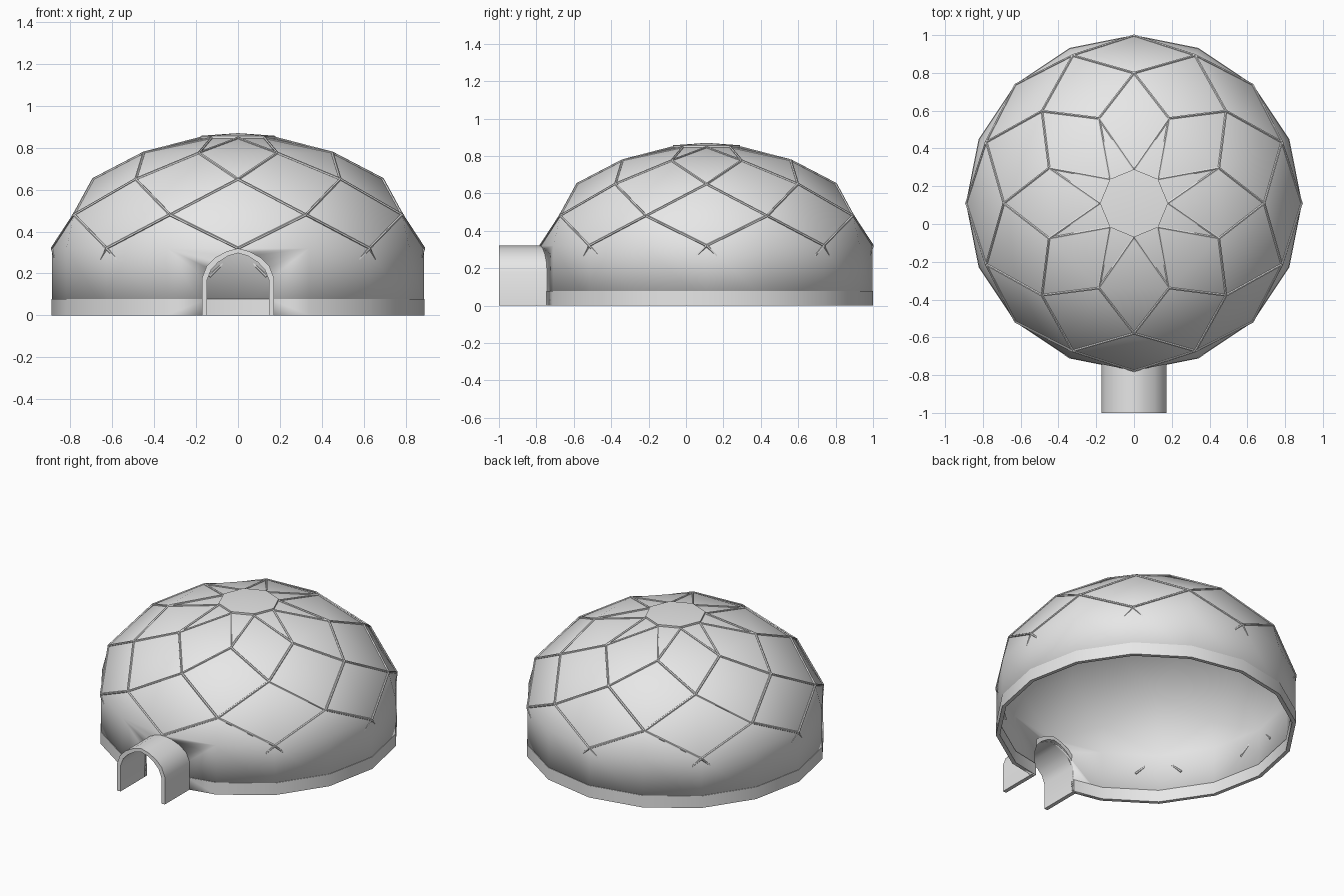
import bpy, bmesh, math
from mathutils import Vector

if "Cube" in bpy.data.objects:
    bpy.data.objects.remove(bpy.data.objects["Cube"])

CY = 0.11          # dome centre in y
STEP = math.pi / 8

shell_mat = bpy.data.materials.new("light_grey")
shell_mat.diffuse_color = (0.8, 0.8, 0.8, 1)
shell_mat.use_nodes = True
shell_mat.node_tree.nodes["Principled BSDF"].inputs["Base Color"].default_value = shell_mat.diffuse_color


def make(name, bm, angle=40):
    bmesh.ops.recalc_face_normals(bm, faces=bm.faces)
    me = bpy.data.meshes.new(name)
    bm.to_mesh(me)
    bm.free()
    ob = bpy.data.objects.new(name, me)
    bpy.context.collection.objects.link(ob)
    me.materials.append(shell_mat)
    select(ob)
    bpy.ops.object.shade_smooth_by_angle(angle=math.radians(angle))
    return ob


def select(ob):
    bpy.ops.object.select_all(action='DESELECT')
    ob.select_set(True)
    bpy.context.view_layer.objects.active = ob


def polar(r, k, z):
    """Point at k sixteenths of a turn, k = 0 facing the front."""
    a = k * STEP - math.pi / 2
    return Vector((r * math.cos(a), CY + r * math.sin(a), z))


def ring(r, z, odd):
    return [polar(r, 2 * i + odd, z) for i in range(8)]


# Lattice rings, alternating by half a step
rings = [ring(0.18, 0.845, 0), ring(0.487, 0.775, 1), ring(0.69, 0.65, 0),
         ring(0.847, 0.48, 1), ring(0.887, 0.32, 0)]

# Dome skin and upright wall
bm = bmesh.new()
A, B, C, D, E = [[bm.verts.new(p) for p in rg] for rg in rings]
W = [bm.verts.new(p) for p in ring(0.887, 0.32, 1)]
top = [v for pair in zip(E, W) for v in pair]
base = [bm.verts.new(polar(0.887, k, 0.01)) for k in range(16)]
bm.faces.new(A)
for i in range(8):
    j = (i + 1) % 8
    for f in ((A[i], A[j], B[i]), (A[j], B[j], B[i]), (B[i], B[j], C[j]),
              (B[i], C[j], D[i], C[i]), (C[j], D[j], E[j], D[i]),
              (D[i], W[i], E[i]), (D[i], E[j], W[i])):
        bm.faces.new(f)
for k in range(16):
    n = (k + 1) % 16
    bm.faces.new((top[k], top[n], base[n], base[k]))
skin = make("dome_skin", bm)
mod = skin.modifiers.new("thickness", 'SOLIDIFY')
mod.thickness = 0.015
mod.offset = -1
select(skin)
bpy.ops.object.modifier_apply(modifier="thickness")

# Base band
bm = bmesh.new()
loops = [[bm.verts.new(polar(r, k, z)) for k in range(16)]
         for r, z in ((0.89, 0.0), (0.89, 0.078), (0.866, 0.078), (0.866, 0.0))]
for a in range(4):
    p, q = loops[a], loops[(a + 1) % 4]
    for k in range(16):
        n = (k + 1) % 16
        bm.faces.new((p[k], p[n], q[n], q[k]))
band = make("base_band", bm)

# Entrance tunnel: arch profile swept along y
half_outer = [(0.172, 0), (0.172, 0.178), (0.15, 0.235), (0.11, 0.275), (0.055, 0.305)]
half_inner = [(0.147, 0), (0.147, 0.17), (0.128, 0.218), (0.095, 0.253), (0.048, 0.283)]


def arch(half, crown):
    return half + [(0, crown)] + [(-x, z) for x, z in reversed(half)]


outer, inner = arch(half_outer, 0.32), arch(half_inner, 0.297)
bm = bmesh.new()
ends = []
for y in (-1.0, -0.735):
    ends.append([[bm.verts.new((x, y, z)) for x, z in prof] for prof in (outer, inner)])
(fo, fi), (bo, bi) = ends
for k in range(len(outer) - 1):
    for p, q in ((fo, bo), (bo, bi), (bi, fi), (fi, fo)):
        bm.faces.new((p[k], p[k + 1], q[k + 1], q[k]))
for k in (0, -1):
    bm.faces.new((fo[k], bo[k], bi[k], fi[k]))
make("entrance_tunnel", bm)

# Doorway cut through skin and band
bm = bmesh.new()
prof = [(x, z if z > 0 else -0.1) for x, z in inner]
f = [bm.verts.new((x, -0.95, z)) for x, z in prof]
b = [bm.verts.new((x, -0.6, z)) for x, z in prof]
bm.faces.new(f)
bm.faces.new(b)
for k in range(len(f)):
    n = (k + 1) % len(f)
    bm.faces.new((f[k], f[n], b[n], b[k]))
cutter = make("doorway_cutter", bm)
cutter.hide_render = True
for ob in (skin, band):
    mod = ob.modifiers.new("doorway", 'BOOLEAN')
    mod.operation = 'DIFFERENCE'
    mod.solver = 'EXACT'
    mod.object = cutter
    select(ob)
    bpy.ops.object.modifier_apply(modifier="doorway")
bpy.data.objects.remove(cutter)

# Lattice struts
bm = bmesh.new()


def strut(p, q, rad=0.007):
    d = q - p
    res = bmesh.ops.create_cone(bm, cap_ends=True, segments=6, radius1=rad,
                                radius2=rad, depth=d.length)
    rot = d.to_track_quat('Z', 'Y')
    for v in res["verts"]:
        v.co = rot @ v.co + (p + q) / 2


for lvl in range(4):
    up, low = rings[lvl], rings[lvl + 1]
    for i in range(8):
        # odd rings sit half a step ahead of even ones
        nxt = i - 1 if lvl % 2 == 0 else (i + 1) % 8
        strut(up[i], low[i])
        strut(up[i], low[nxt])
for i in range(1, 8):      # short tails sinking into the wall, none at the door
    for side in (-1, 1):
        p = rings[4][i]
        strut(p, p.lerp(polar(0.85, 2 * i + side, 0.0), 0.42))
make("lattice_struts", bm, 30)

# Crown cap: low eight-sided plate with a shallow point
bm = bmesh.new()
lo = [bm.verts.new(p) for p in ring(0.18, 0.842, 0)]
hi = [bm.verts.new(p) for p in ring(0.18, 0.857, 0)]
tip = bm.verts.new((0, CY, 0.87))
bm.faces.new(lo)
for i in range(8):
    j = (i + 1) % 8
    bm.faces.new((lo[i], lo[j], hi[j], hi[i]))
    bm.faces.new((hi[i], hi[j], tip))
make("crown_cap", bm, 30)
